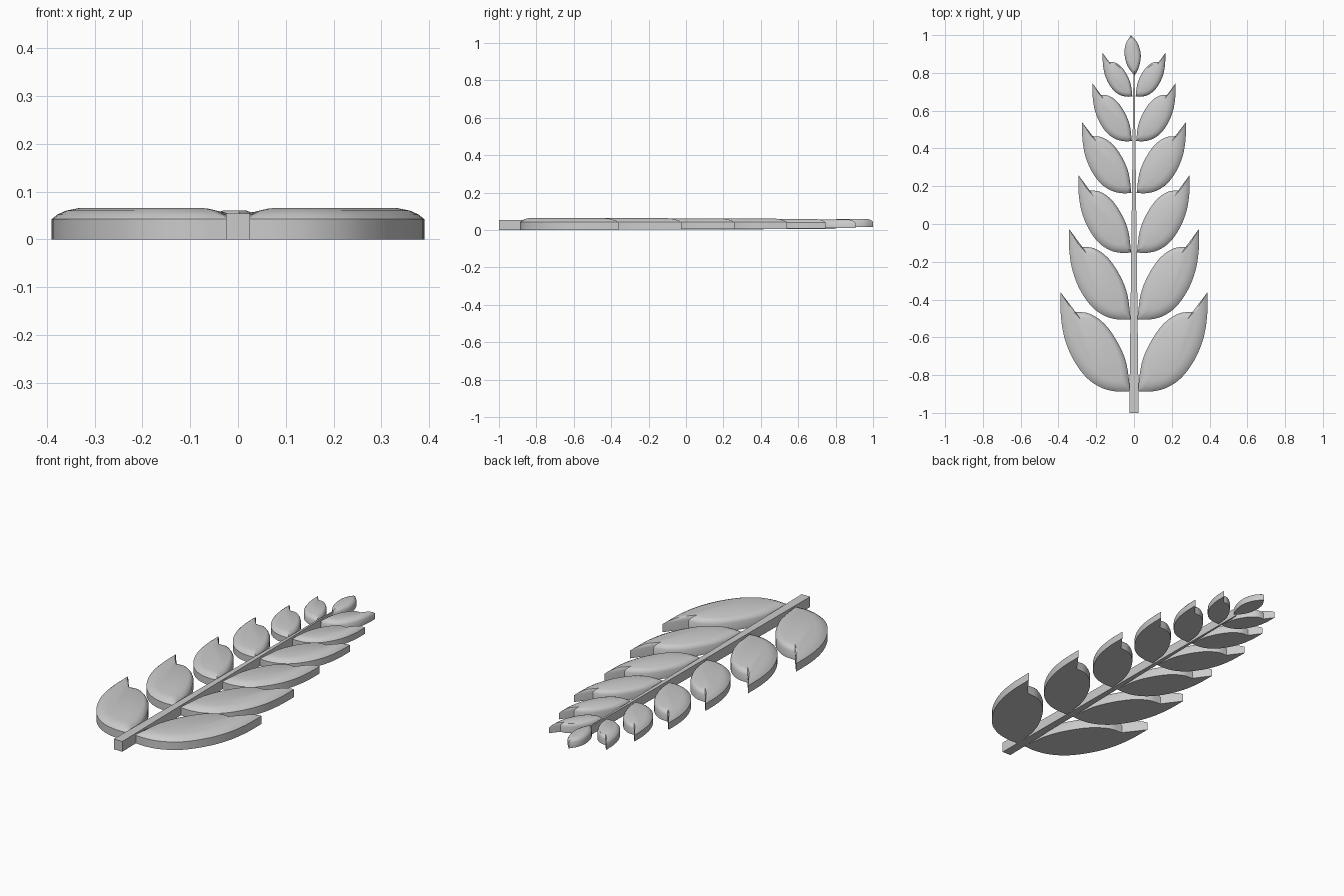
import bpy, bmesh, math
from mathutils import Vector

if "Cube" in bpy.data.objects:
    bpy.data.objects.remove(bpy.data.objects["Cube"])


def spline(pts, steps=4):
    """Smooth curve through 2D points (Catmull-Rom), end point left out."""
    p = [Vector(q) for q in pts]
    p = [2 * p[0] - p[1]] + p + [2 * p[-1] - p[-2]]
    out = []
    for i in range(1, len(p) - 2):
        a, b, c, d = p[i - 1:i + 3]
        for k in range(steps):
            t = k / steps
            out.append(0.5 * (2 * b + (c - a) * t + (2 * a - 5 * b + 4 * c - d) * t * t
                              + (3 * b - a - 3 * c + d) * t ** 3))
    return out


def closed(*runs):
    return [v for run in runs for v in spline(run)]


def finish(name, bm):
    bmesh.ops.recalc_face_normals(bm, faces=bm.faces)
    me = bpy.data.meshes.new(name)
    bm.to_mesh(me)
    bm.free()
    ob = bpy.data.objects.new(name, me)
    bpy.context.collection.objects.link(ob)
    bpy.ops.object.select_all(action='DESELECT')
    ob.select_set(True)
    bpy.context.view_layer.objects.active = ob
    bpy.ops.object.shade_smooth_by_angle(angle=math.radians(40))


def leaf(name, rim, crown, z0, z1, place):
    """Slab with upright walls and a rounded shoulder up to a flat crown."""
    bm = bmesh.new()
    zw = z0 + (z1 - z0) * 0.65
    levels = [(0, z0), (0, zw), (0.22, zw + (z1 - zw) * 0.42),
              (0.55, zw + (z1 - zw) * 0.78), (1, z1)]
    rings = [[bm.verts.new((*place(a.lerp(b, f)), z)) for a, b in zip(rim, crown)]
             for f, z in levels]
    n = len(rim)
    for lo, hi in zip(rings, rings[1:]):
        for i in range(n):
            j = (i + 1) % n
            bm.faces.new((lo[i], lo[j], hi[j], hi[i]))
    bm.faces.new(rings[0])
    bm.faces.new(rings[-1])
    finish(name, bm)


# Side leaf outline: outer edge, straight hook to the notch, inner edge
RIM = closed(
    [(.02, -.885), (.09, -.887), (.17, -.868), (.25, -.815), (.32, -.72), (.366, -.61), (.387, -.49), (.39, -.36)],
    [(.39, -.36), (.31, -.465)],
    [(.31, -.465), (.235, -.475), (.155, -.53), (.085, -.63), (.04, -.74), (.02, -.885)])
CROWN = closed(
    [(.07, -.825), (.115, -.832), (.165, -.815), (.22, -.765), (.275, -.68), (.312, -.59), (.332, -.51), (.335, -.447)],
    [(.335, -.447), (.285, -.502)],
    [(.285, -.502), (.232, -.497), (.17, -.545), (.11, -.637), (.075, -.735), (.07, -.825)])

# Six mirrored pairs: (tip x, tip y, lowest y, bottom z, top z)
PAIRS = [(.39, -.36, -.887, 0, .065), (.345, -.025, -.506, .002, .064),
         (.295, .26, -.153, .004, .062), (.275, .54, .163, .006, .061),
         (.22, .745, .438, .008, .059), (.166, .905, .674, .010, .057)]
for k, (tx, ty, by, z0, z1) in enumerate(PAIRS, 1):
    for side, s in (("right", 1), ("left", -1)):
        leaf(f"leaf_{side}_{k}", RIM, CROWN, z0, z1,
             lambda v: (s * v.x * tx / .39, by + (v.y + .887) * (ty - by) / .527))

# Single leaf at the tip
leaf("tip_leaf",
     closed([(.003, .785), (.026, .83), (.036, .895), (.019, .958), (-.016, 1)],
            [(-.016, 1), (-.043, .955), (-.05, .9), (-.035, .838), (.003, .785)]),
     closed([(.001, .815), (.014, .848), (.018, .895), (.006, .94), (-.013, .965)],
            [(-.013, .965), (-.027, .937), (-.032, .9), (-.023, .855), (.001, .815)]),
     .015, .06, lambda v: (v.x, v.y))

# Tapered square stem
bm = bmesh.new()
ends = [[bm.verts.new((x * w, y, z)) for x, z in ((-1, z0), (1, z0), (1, z1), (-1, z1))]
        for y, w, z0, z1 in ((-1, .025, 0, .054), (.8, .003, .005, .05))]
for i in range(4):
    j = (i + 1) % 4
    bm.faces.new((ends[0][i], ends[0][j], ends[1][j], ends[1][i]))
for e in ends:
    bm.faces.new(e)
finish("stem", bm)
